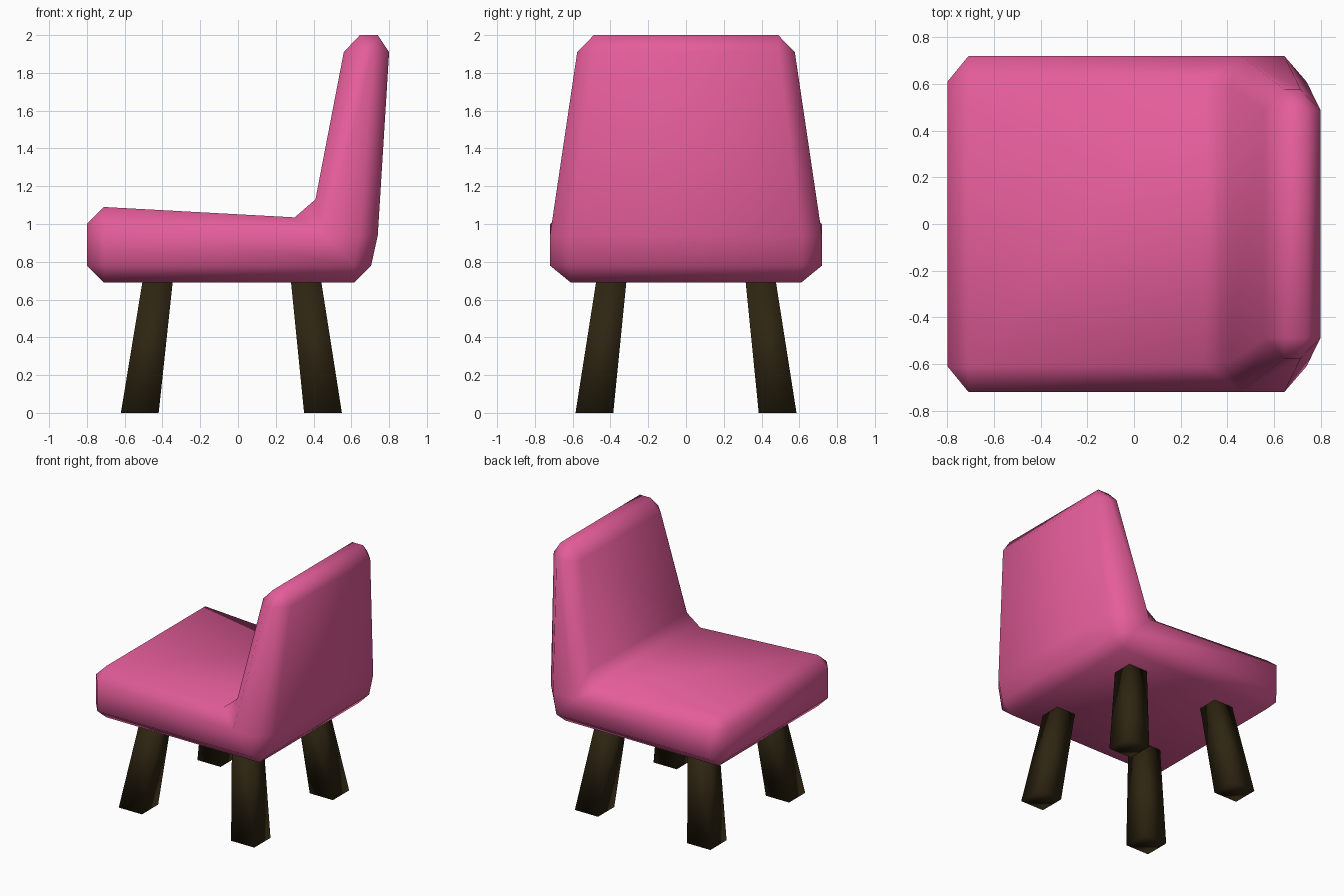
import bpy
import bmesh

if "Cube" in bpy.data.objects:
    bpy.data.objects.remove(bpy.data.objects["Cube"])


def material(name, rgb):
    m = bpy.data.materials.new(name)
    m.diffuse_color = (*rgb, 1)
    m.use_nodes = True
    m.node_tree.nodes["Principled BSDF"].inputs["Base Color"].default_value = m.diffuse_color
    return m


def add_object(name, bm, mat):
    bmesh.ops.recalc_face_normals(bm, faces=bm.faces)
    for f in bm.faces:
        f.smooth = True
    me = bpy.data.meshes.new(name)
    bm.to_mesh(me)
    bm.free()
    me.materials.append(mat)
    ob = bpy.data.objects.new(name, me)
    bpy.context.collection.objects.link(ob)
    return ob


pink = material("pink upholstery", (0.78, 0.11, 0.325))
brown = material("dark brown wood", (0.028, 0.019, 0.006))

# Side profile: each corner has an inset point on the side panel and
# one or two chamfer points on the outer surface
corners = [
    ((-.71, .78), (-.71, .69), (-.80, .78)),    # front bottom
    ((-.71, 1.0), (-.80, 1.0), (-.71, 1.09)),   # front top
    ((.46, .94), (.30, 1.035), (.41, 1.13)),    # seat meets back
    ((.645, 1.91), (.56, 1.91), (.645, 2.0)),   # back top, inner
    ((.715, 1.91), (.74, 2.0), (.80, 1.91)),    # back top, outer
    ((.645, .94), (.74, .94)),                  # rear bend
    ((.615, .78), (.705, .78), (.615, .69)),    # rear bottom
]


def taper(x, z):
    """The backrest narrows towards the top."""
    return 1 if x < 0.2 else 1 - 0.2 * min(max((z - 1) / 0.91, 0), 1)


# Padded seat and backrest in one piece
bm = bmesh.new()
rings = {}
for s in (-1, 1):
    caps, outer, flat = [], [], []
    for cap, *pts in corners:
        caps.append(bm.verts.new((cap[0], s * .72 * taper(*cap), cap[1])))
        vs = [bm.verts.new((x, s * .61 * taper(x, z), z)) for x, z in pts]
        outer.append(vs)
        flat += vs
    bm.faces.new([caps[i] for i in (0, 1, 2, 5, 6)])
    bm.faces.new([caps[i] for i in (2, 3, 4, 5)])
    for i, vs in enumerate(outer):
        j = (i + 1) % len(outer)
        if len(vs) == 2:
            bm.faces.new((caps[i], *vs))
        bm.faces.new((caps[i], vs[-1], outer[j][0], caps[j]))
    rings[s] = flat
n = len(rings[1])
for i in range(n):
    j = (i + 1) % n
    bm.faces.new((rings[-1][i], rings[-1][j], rings[1][j], rings[1][i]))
add_object("seat_and_backrest", bm, pink)

# Four splayed, tapered square legs
for xname, x0, x1 in (("left", -.52, -.425), ("right", .45, .36)):
    for yname, s in (("front", -1), ("back", 1)):
        bm = bmesh.new()
        bmesh.ops.create_cube(bm, size=2)
        for v in bm.verts:
            if v.co.z > 0:
                v.co = (x1 + .08 * v.co.x, s * .395 + .08 * v.co.y, .70)
            else:
                v.co = (x0 + .10 * v.co.x, s * .485 + .10 * v.co.y, 0)
        add_object(f"{yname}_{xname}_leg", bm, brown)
